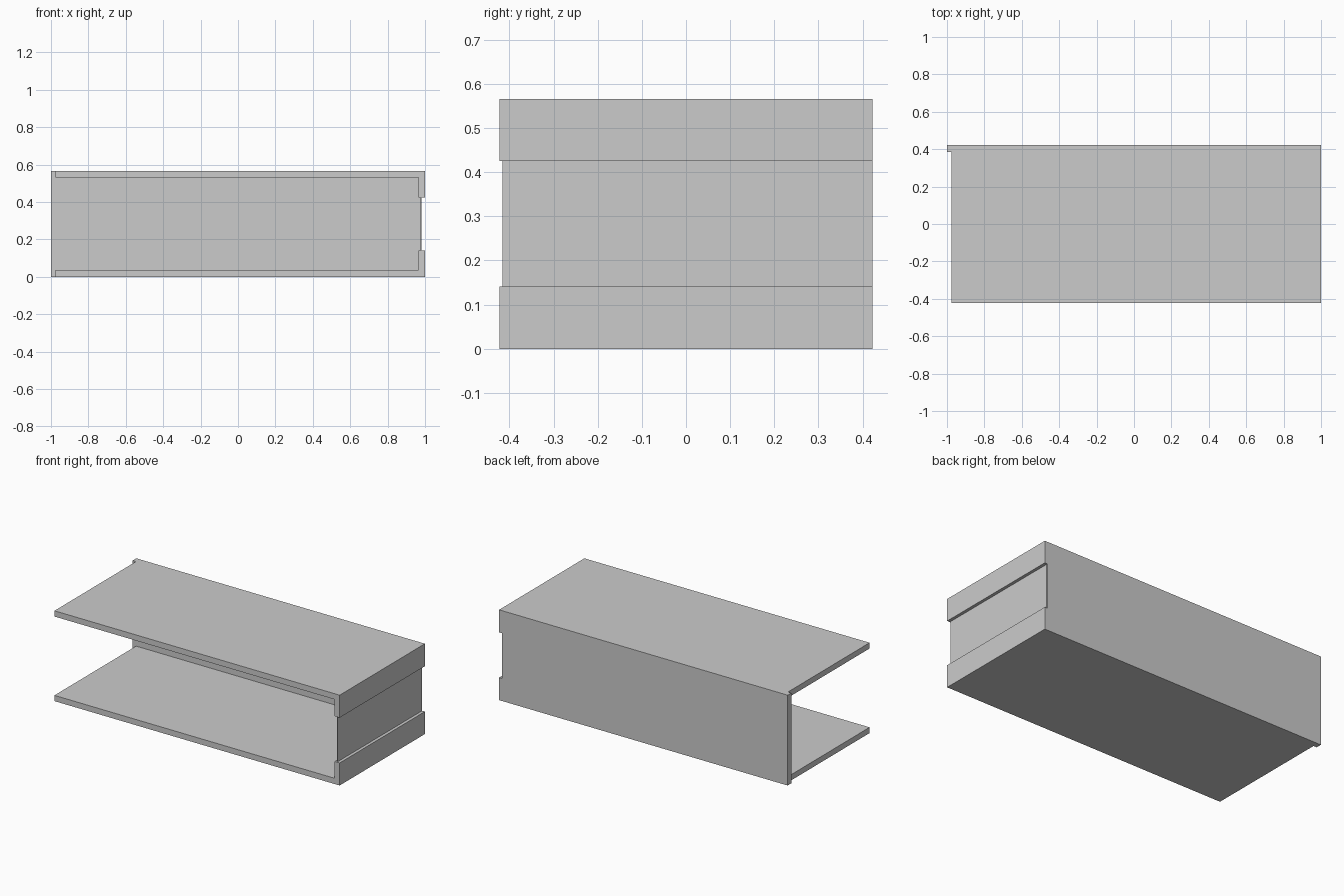
import bpy

if "Cube" in bpy.data.objects:
    bpy.data.objects.remove(bpy.data.objects["Cube"])

W, D, H = 1.0, 0.422, 0.566   # half width, half depth, height
T = 0.036                     # board thickness
Z0, Z1 = 0.141, 0.425         # window in the right side


def box(name, lo, hi):
    """Axis-aligned box between two corners."""
    bpy.ops.mesh.primitive_cube_add(size=1, location=[(a + b) / 2 for a, b in zip(lo, hi)])
    ob = bpy.context.object
    ob.name = name
    ob.scale = [b - a for a, b in zip(lo, hi)]
    bpy.ops.object.transform_apply(location=True, rotation=False, scale=True)
    return ob


# carcass: one block hollowed out into top, bottom, back and right rails
carcass = box("carcass", (-W, -D, 0), (W, D, H))
cutters = [
    # interior, open to the front and left
    box("interior_cutter", (-2, -2, T), (W - T, D - T, H - T)),
    # left ends of top and bottom stop short of the back board
    box("left_step_cutter", (-2, -2, -1), (-0.977, D - T, 2)),
    # opening between the two side rails
    box("window_cutter", (0.5, -2, Z0), (2, D - T, Z1)),
    # notch in the end of the back board
    box("notch_cutter", (0.98, -2, Z0), (2, 2, Z1)),
]
for cutter in cutters:
    mod = carcass.modifiers.new(cutter.name, 'BOOLEAN')
    mod.operation = 'DIFFERENCE'
    mod.solver = 'EXACT'
    mod.object = cutter
    bpy.context.view_layer.objects.active = carcass
    bpy.ops.object.modifier_apply(modifier=mod.name)
    bpy.data.objects.remove(cutter)

# thin panel closing the window, set back from the rails
box("side_panel", (0.977, -0.415, Z0 - 0.004), (0.981, 0.415, Z1 + 0.004))
